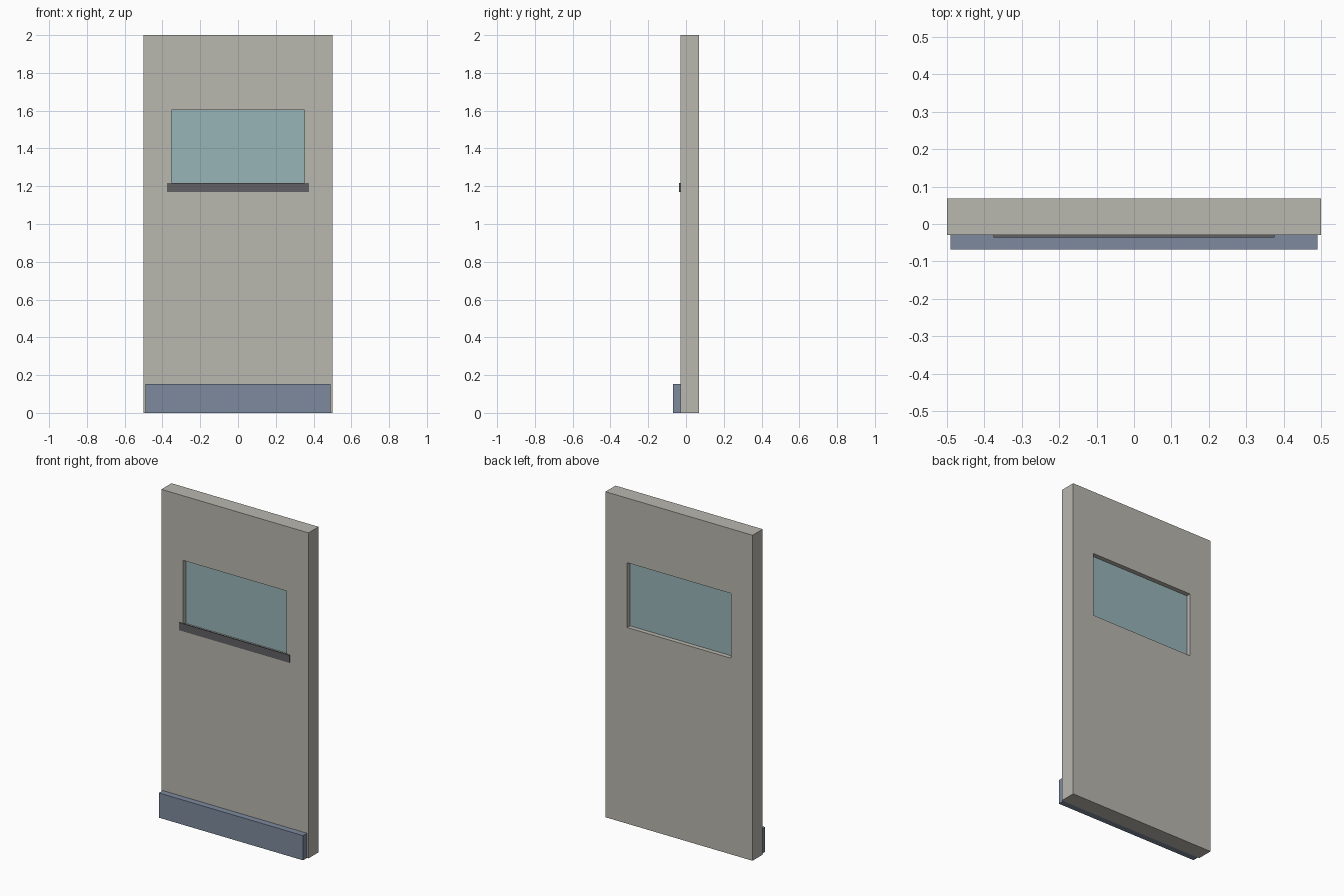
import bpy

cube = bpy.data.objects.get("Cube")
if cube:
    bpy.data.objects.remove(cube, do_unlink=True)


def linear(c):
    c /= 255
    return c / 12.92 if c <= 0.04045 else ((c + 0.055) / 1.055) ** 2.4


def material(name, *rgb):
    colour = [linear(c) for c in rgb] + [1]
    mat = bpy.data.materials.new(name)
    mat.use_nodes = True
    mat.diffuse_color = colour
    mat.node_tree.nodes["Principled BSDF"].inputs["Base Color"].default_value = colour
    return mat


def box(name, mat, x, y, z):
    """Box spanning the given (low, high) ranges."""
    spans = (x, y, z)
    bpy.ops.mesh.primitive_cube_add(size=1)
    obj = bpy.context.object
    obj.name = name
    for v in obj.data.vertices:
        v.co = [(lo + hi) / 2 + c * (hi - lo) for c, (lo, hi) in zip(v.co, spans)]
    obj.data.materials.append(mat)
    return obj


concrete = material("warm grey", 185, 183, 175)
slate = material("slate blue", 126, 138, 158)
glazing = material("pale teal", 152, 181, 185)
metal = material("dark grey", 97, 97, 100)

FRONT, BACK = -0.03, 0.068
OPENING = (1.205, 1.603)
HALF_WINDOW = 0.352

# Wall panel with the window opening cut through
wall = box("wall_panel", concrete, (-0.5, 0.5), (FRONT, BACK), (0, 2))
cutter = box("opening_cutter", concrete, (-HALF_WINDOW, HALF_WINDOW), (-0.2, 0.2), OPENING)
cut = wall.modifiers.new("window_opening", "BOOLEAN")
cut.operation = "DIFFERENCE"
cut.solver = "EXACT"
cut.object = cutter
bpy.context.view_layer.objects.active = wall
bpy.ops.object.modifier_apply(modifier=cut.name)
bpy.data.objects.remove(cutter, do_unlink=True)

# Glass pane set back from both wall faces
box("window_glass", glazing, (-HALF_WINDOW, HALF_WINDOW),
    (FRONT + 0.028, BACK - 0.028), OPENING)

# Thin sill strip under the window
box("window_sill", metal, (-0.375, 0.375), (FRONT - 0.006, FRONT), (1.17, 1.217))

# Plinth along the foot of the wall
box("base_plinth", slate, (-0.49, 0.49), (-0.068, FRONT), (0, 0.152))
